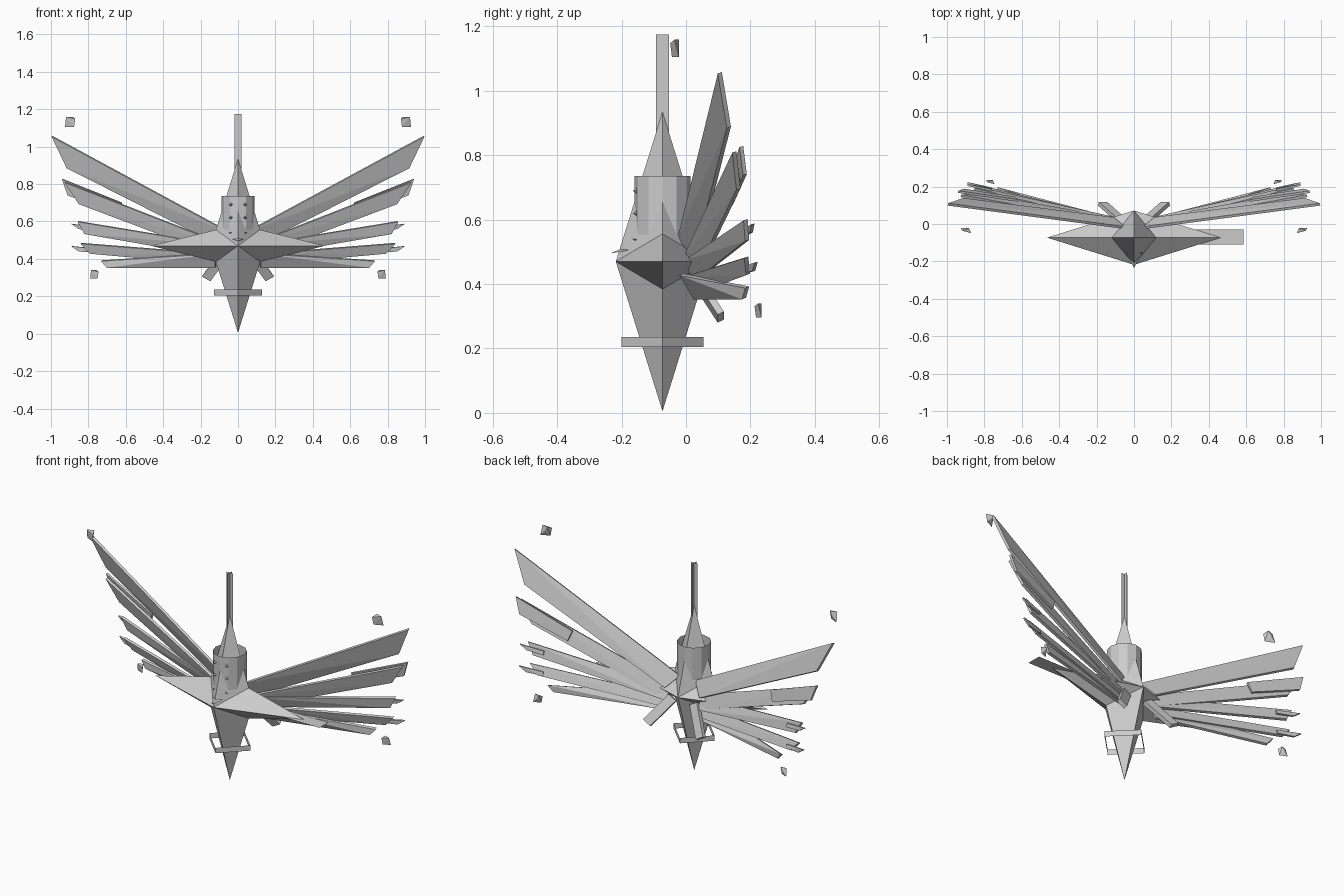
import bpy, bmesh, math
from mathutils import Vector

if "Cube" in bpy.data.objects:
    bpy.data.objects.remove(bpy.data.objects["Cube"])

grey = bpy.data.materials.new("stone grey")
grey.diffuse_color = (0.6, 0.6, 0.6, 1)
grey.use_nodes = True
grey.node_tree.nodes["Principled BSDF"].inputs["Base Color"].default_value = grey.diffuse_color
CY = -0.073          # depth of the body axis
MID = 0.47           # height of the body centre


def finish(name, bm):
    bmesh.ops.recalc_face_normals(bm, faces=bm.faces)
    me = bpy.data.meshes.new(name)
    bm.to_mesh(me)
    bm.free()
    me.materials.append(grey)
    ob = bpy.data.objects.new(name, me)
    bpy.context.collection.objects.link(ob)
    return ob


def hull(name, pts):
    bm = bmesh.new()
    vs = [bm.verts.new(p) for p in pts]
    bmesh.ops.convex_hull(bm, input=vs)
    return finish(name, bm)


def octahedron(name, rx, ry, rz):
    c = Vector((0, CY, MID))
    axes = [Vector((rx, 0, 0)), Vector((0, ry, 0)), Vector((0, 0, rz))]
    return hull(name, [c + s * a for a in axes for s in (1, -1)])


def sheet(name, pts):
    bm = bmesh.new()
    bm.faces.new([bm.verts.new(p) for p in pts])
    return finish(name, bm)


def tube(name, r, z0, z1, sides):
    """Open band around the body axis."""
    bm = bmesh.new()
    rings = []
    for z in (z0, z1):
        rings.append([bm.verts.new((r * math.cos(i * math.tau / sides),
                                    CY + r * math.sin(i * math.tau / sides), z))
                      for i in range(sides)])
    for i in range(sides):
        j = (i + 1) % sides
        bm.faces.new((rings[0][i], rings[0][j], rings[1][j], rings[1][i]))
    return finish(name, bm)


def slab(name, quad, t):
    """Flat quad thickened by t along its normal, built on both sides."""
    for side, s in (("right", 1), ("left", -1)):
        q = [Vector((x * s, y, z)) for x, y, z in quad]
        n = (q[2] - q[0]).cross(q[3] - q[1]).normalized() * (t / 2)
        hull(f"{name}_{side}", [p + n for p in q] + [p - n for p in q])


# Body: tall and wide crossing octahedra
octahedron("body_spike", 0.145, 0.145, 0.465)
octahedron("shoulder_star", 0.465, 0.145, 0.115)

# Collar, hanging band and top mast
tube("collar", 0.087, MID, 0.735, 12)
tube("lower_band", 0.128, 0.205, 0.235, 4)
for name, dx, dy in (("mast_wide", 0.02, 0), ("mast_deep", 0, 0.02)):
    sheet(name, [(-dx, CY - dy, 0.85), (dx, CY + dy, 0.85),
                 (dx, CY + dy, 1.175), (-dx, CY - dy, 1.175)])

# Side plate on one shoulder
sheet("shoulder_plate", [(0, -0.11, MID), (0.585, -0.11, MID),
                         (0.585, -0.03, MID), (0, -0.03, MID)])

# Beak and collar studs
hull("beak", [(-0.03, -0.18, 0.505), (0.03, -0.18, 0.505),
              (0, -0.18, 0.52), (0, -0.235, 0.495)])
for z in (0.69, 0.62, 0.54):
    for s in (1, -1):
        c = Vector((0.038 * s, CY - 0.08, z))
        hull("collar_stud", [c + Vector(d) for d in
                             ((0.01, 0, 0), (-0.01, 0, 0), (0, 0, 0.01),
                              (0, 0, -0.01), (0, -0.012, 0))])

# Wing feathers: root top, tip top, tip bottom, root bottom
feathers = [
    [(0.05, -0.02, 0.545), (0.995, 0.105, 1.056), (0.914, 0.133, 0.887), (0.11, 0.03, 0.48)],
    [(0.08, -0.005, 0.48), (0.925, 0.15, 0.81), (0.85, 0.163, 0.695), (0.12, 0.03, 0.42)],
    [(0.10, 0.0, 0.475), (0.855, 0.185, 0.60), (0.82, 0.19, 0.535), (0.10, 0.03, 0.41)],
    [(0.10, 0.0, 0.425), (0.84, 0.187, 0.483), (0.79, 0.193, 0.43), (0.12, 0.03, 0.37)],
    [(0.12, -0.015, 0.43), (0.73, 0.19, 0.39), (0.70, 0.18, 0.355), (0.12, 0.03, 0.355)],
]
for i, q in enumerate(feathers):
    slab(f"feather_{i + 1}", q, 0.014)

# Overlapping feather tips
slab("feather_2_overlay", [(0.62, 0.125, 0.70), (0.94, 0.172, 0.827),
                           (0.91, 0.183, 0.74), (0.64, 0.14, 0.645)], 0.012)
slab("feather_3_overlay", [(0.76, 0.18, 0.57), (0.89, 0.208, 0.587),
                           (0.85, 0.203, 0.56), (0.76, 0.185, 0.55)], 0.01)
slab("feather_4_overlay", [(0.76, 0.185, 0.455), (0.89, 0.218, 0.468),
                           (0.85, 0.21, 0.44), (0.76, 0.19, 0.435)], 0.01)

# Rear struts
slab("rear_strut", [(0.045, 0.02, 0.42), (0.145, 0.108, 0.285),
                    (0.19, 0.108, 0.31), (0.09, 0.02, 0.445)], 0.022)

# Floating shards beside the wing tips
for name, x, y, z, r in (("upper_shard", 0.898, -0.022, 1.132, 0.027),
                         ("lower_shard", 0.768, 0.235, 0.318, 0.022)):
    for side, s in (("right", 1), ("left", -1)):
        pts = [(x - r, y - r, z + 0.6 * r), (x + 0.8 * r, y - 0.5 * r, z + r),
               (x + r, y, z - r), (x - 0.8 * r, y - 0.8 * r, z - r),
               (x - 0.6 * r, y, z + r), (x, y, z)]
        hull(f"{name}_{side}", [(a * s, b, c) for a, b, c in pts])
